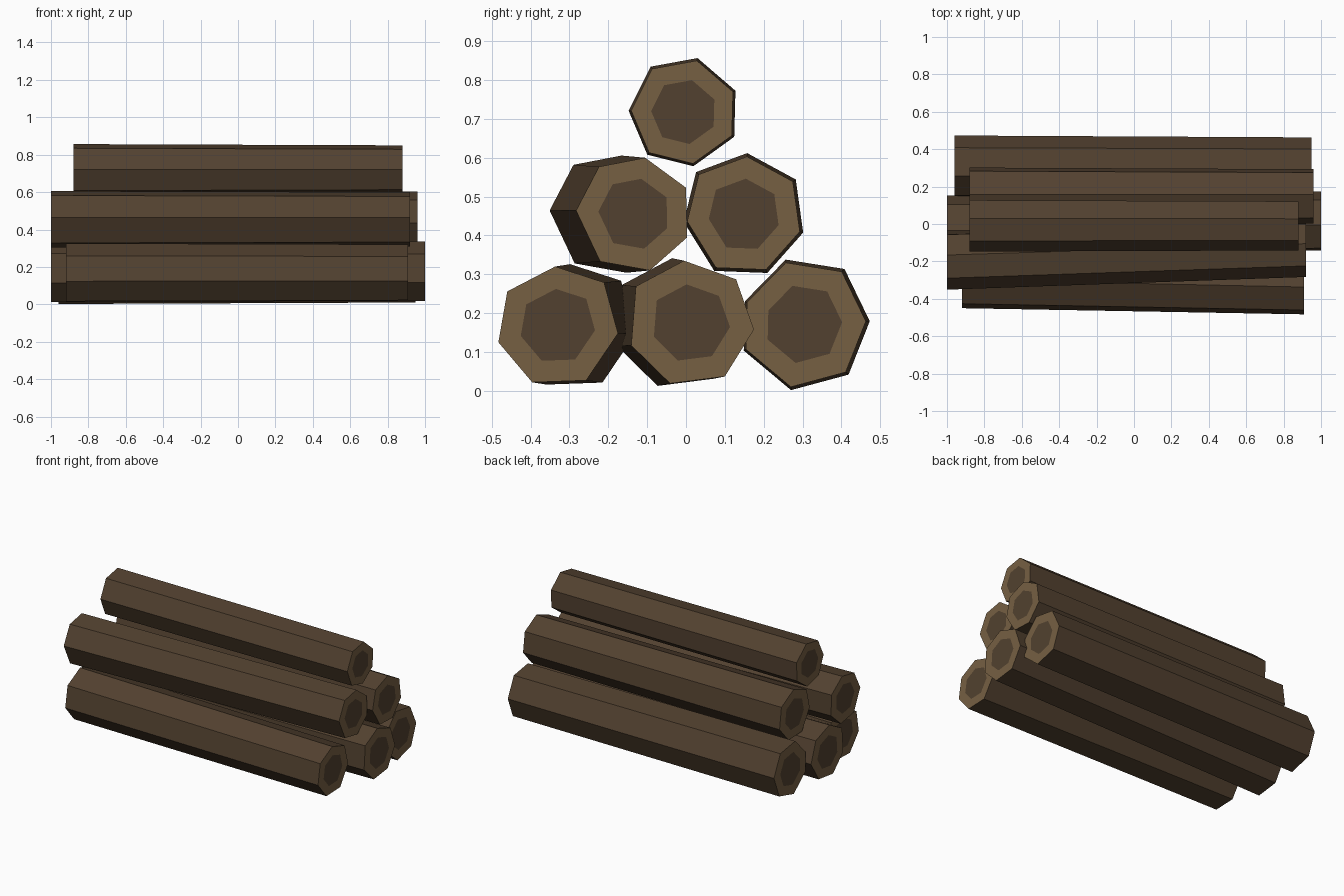
import bpy, bmesh
from mathutils import Vector

if "Cube" in bpy.data.objects:
    bpy.data.objects.remove(bpy.data.objects["Cube"])


def material(name, color):
    m = bpy.data.materials.new(name)
    m.diffuse_color = (*color, 1)
    m.use_nodes = True
    m.node_tree.nodes["Principled BSDF"].inputs["Base Color"].default_value = m.diffuse_color
    return m


bark = material("bark", (0.085, 0.053, 0.029))
cut = material("cut_wood", (0.18, 0.115, 0.055))


def log(name, x0, x1, shift, taper, outline):
    """Seven-sided tapered log: outline is the (y, z) profile at x1;
    the x0 end is moved sideways by shift and scaled by taper."""
    pts = [Vector(p) for p in outline]
    c = sum(pts, Vector((0, 0))) / len(pts)
    n = len(pts)
    bm = bmesh.new()

    def ring(x, scale, dy):
        return [bm.verts.new((x, c.x + dy + (p.x - c.x) * scale, c.y + (p.y - c.y) * scale))
                for p in pts]

    # rings run from heart of one end, over the bark, to heart of the other
    core = 0.62
    rings = [ring(x0, taper * core, shift), ring(x0, taper, shift),
             ring(x1, 1, 0), ring(x1, core, 0)]
    for k in range(3):
        for i in range(n):
            j = (i + 1) % n
            f = bm.faces.new((rings[k][i], rings[k][j], rings[k + 1][j], rings[k + 1][i]))
            f.material_index = 0 if k == 1 else 1
    # dark heartwood at both ends
    bm.faces.new(rings[0])
    bm.faces.new(rings[3])
    bmesh.ops.recalc_face_normals(bm, faces=bm.faces)
    me = bpy.data.meshes.new(name)
    bm.to_mesh(me)
    bm.free()
    me.materials.append(bark)
    me.materials.append(cut)
    bpy.context.collection.objects.link(bpy.data.objects.new(name, me))


# bottom row
log("bottom_front_log", -0.92, 0.91, 0.039, 1.04,
    [(-.337, .32), (-.211, .279), (-.175, .148), (-.257, .027),
     (-.396, .022), (-.483, .125), (-.46, .256)])
log("bottom_middle_log", -1.0, 1.0, -0.03, 1.04,
    [(-.005, .335), (.129, .287), (.175, .158), (.1, .037),
     (-.041, .019), (-.141, .117), (-.129, .269)])
log("bottom_back_log", -0.96, 0.95, 0.002, 1.05,
    [(.257, .33), (.401, .307), (.463, .179), (.411, .048),
     (.27, .01), (.154, .107), (.157, .228)])

# middle row
log("middle_front_log", -1.0, 0.92, -0.062, 1.04,
    [(-.224, .577), (-.105, .6), (0, .523), (.003, .395),
     (-.093, .31), (-.221, .333), (-.283, .464)])
log("middle_back_log", -0.88, 0.96, 0.0, 1.06,
    [(.157, .603), (.275, .539), (.293, .41), (.206, .312),
     (.077, .317), (.003, .436), (.033, .557)])

# top log
log("top_log", -0.88, 0.88, 0.0, 1.05,
    [(-.087, .829), (.028, .85), (.121, .77), (.118, .657),
     (.018, .585), (-.095, .613), (-.141, .721)])
